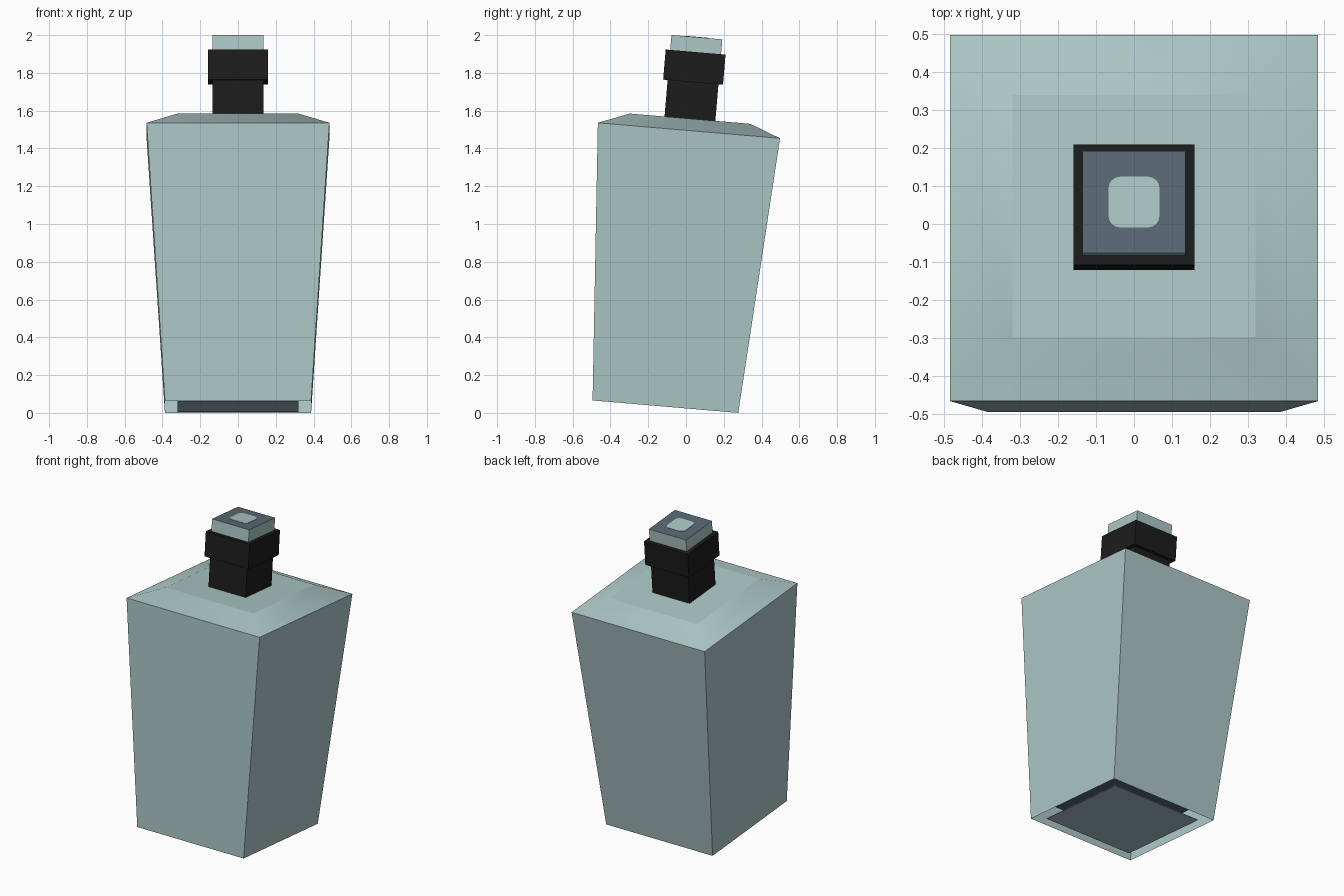
import bpy, bmesh, math

cube = bpy.data.objects.get("Cube")
if cube:
    bpy.data.objects.remove(cube)

TILT = math.radians(-4.87)
ORIGIN = (0, -0.109, 0.033)


def material(name, rgb):
    m = bpy.data.materials.new(name)
    m.use_nodes = True
    m.diffuse_color = (*rgb, 1)
    m.node_tree.nodes["Principled BSDF"].inputs["Base Color"].default_value = (*rgb, 1)
    return m


glass = material("pale green glass", (0.415, 0.58, 0.57))
black = material("black plastic", (0.012, 0.012, 0.012))
slate = material("slate blue", (0.102, 0.14, 0.175))


def square_loft(name, profile, mats, open_bottom=False, round_corners=0):
    """Stacked squares; profile holds (half width, height). A second material colours the top."""
    bm = bmesh.new()
    rings = [[bm.verts.new((sx * w, sy * w, z))
              for sx, sy in ((-1, -1), (1, -1), (1, 1), (-1, 1))] for w, z in profile]
    uprights = []
    if not open_bottom:
        bm.faces.new(rings[0][::-1])
    for a, b in zip(rings, rings[1:]):
        for i in range(4):
            j = (i + 1) % 4
            bm.faces.new((a[i], a[j], b[j], b[i]))
        uprights += [bm.edges.get((a[i], b[i])) for i in range(4)]
    top = bm.faces.new(rings[-1])
    top.material_index = len(mats) - 1
    if round_corners:
        bmesh.ops.bevel(bm, geom=uprights, offset=round_corners, segments=4,
                        profile=0.5, affect='EDGES')
    # Smooth shading, sharp at steep edges and around the flat top
    bm.normal_update()
    for f in bm.faces:
        f.smooth = True
    for e in bm.edges:
        rim = any(f.normal.z > 0.99 for f in e.link_faces)
        e.smooth = e.calc_face_angle(math.pi) < 0.55 and not rim
    mesh = bpy.data.meshes.new(name)
    bm.to_mesh(mesh)
    bm.free()
    for m in mats:
        mesh.materials.append(m)
    ob = bpy.data.objects.new(name, mesh)
    ob.location = ORIGIN
    ob.rotation_euler.x = TILT
    bpy.context.collection.objects.link(ob)


# Tapered hollow bottle with sloped shoulders, open around its base panel
square_loft("bottle_body", [(0.387, 0), (0.484, 1.467), (0.32, 1.530)], [glass],
            open_bottom=True)

# Base panel, and the slate plate inside above it
square_loft("base_panel", [(0.32, 0), (0.32, 0.004)], [glass])
square_loft("inner_plate", [(0.32, 0.10), (0.32, 0.105)], [slate])

# Neck and the wider collar above it
square_loft("neck", [(0.135, 1.52), (0.135, 1.73)], [black])
square_loft("collar", [(0.159, 1.724), (0.159, 1.884)], [black])

# Stopper with a slate top and a rounded spot on it
square_loft("stopper", [(0.135, 1.88), (0.135, 1.963)], [glass, slate])
square_loft("stopper_spot", [(0.067, 1.96), (0.067, 1.965)], [glass], round_corners=0.03)
